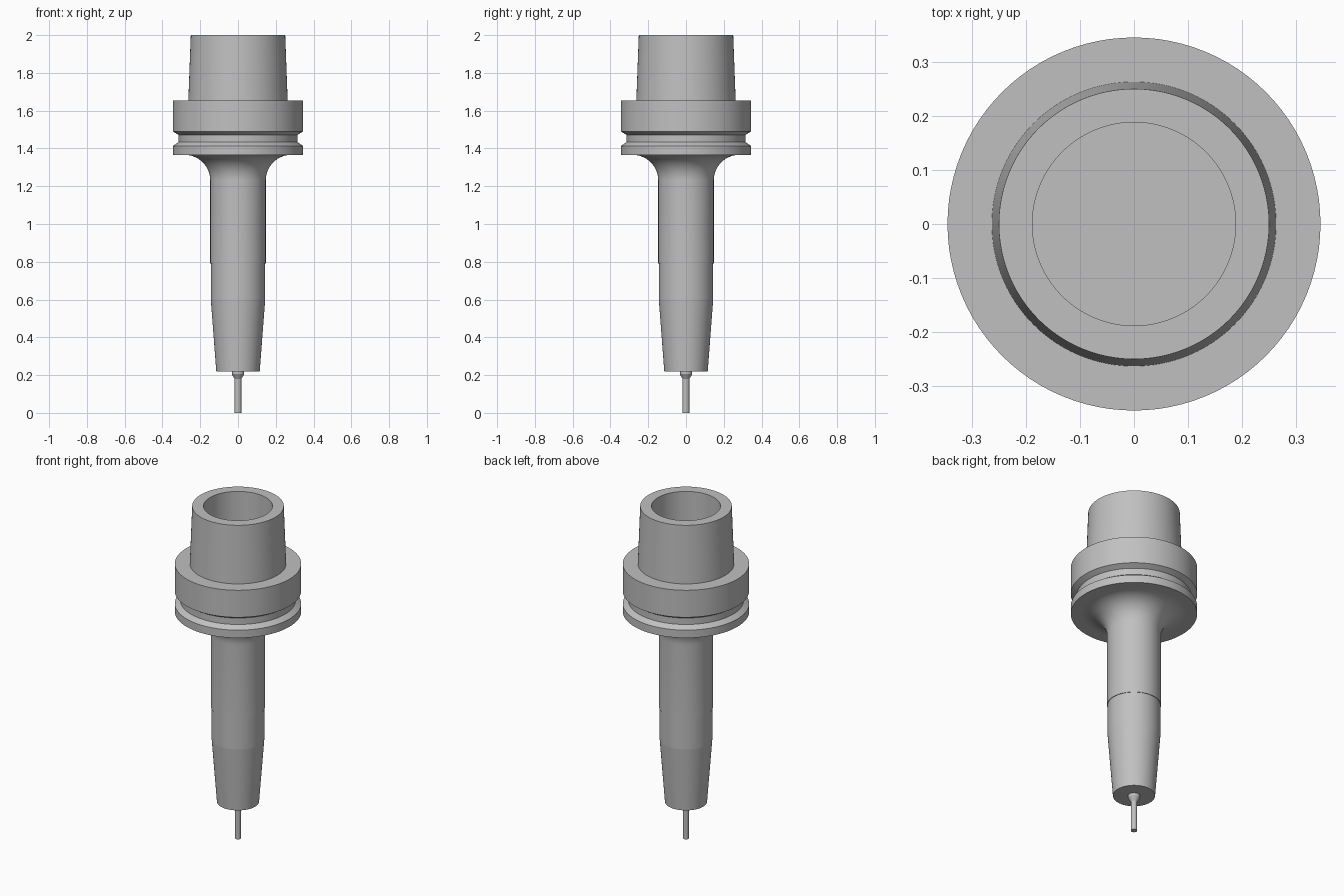
import bpy, bmesh
from math import sin, cos, pi, radians

old = bpy.data.objects.get("Cube")
if old:
    bpy.data.objects.remove(old, do_unlink=True)

SEGMENTS = 96

steel = bpy.data.materials.new("steel grey")
steel.use_nodes = True
grey = (0.53, 0.53, 0.53, 1)
steel.diffuse_color = grey
steel.node_tree.nodes["Principled BSDF"].inputs["Base Color"].default_value = grey


def lathe(name, profile):
    """Revolve (radius, height) points about z; outer walls run upward."""
    bm = bmesh.new()
    rings = []
    for r, z in profile:
        if r == 0:
            rings.append([bm.verts.new((0, 0, z))] * SEGMENTS)
        else:
            angles = [2 * pi * i / SEGMENTS for i in range(SEGMENTS)]
            rings.append([bm.verts.new((r * cos(a), r * sin(a), z)) for a in angles])
    for low, high in zip(rings, rings[1:]):
        for i in range(SEGMENTS):
            j = (i + 1) % SEGMENTS
            corners = [low[i], low[j], high[j], high[i]]
            bm.faces.new(list(dict.fromkeys(corners)))
    mesh = bpy.data.meshes.new(name)
    bm.to_mesh(mesh)
    bm.free()
    mesh.materials.append(steel)
    obj = bpy.data.objects.new(name, mesh)
    bpy.context.collection.objects.link(obj)
    bpy.ops.object.select_all(action='DESELECT')
    obj.select_set(True)
    bpy.context.view_layer.objects.active = obj
    bpy.ops.object.shade_smooth_by_angle(angle=radians(25))
    return obj


# Slim cutting tool with a conical collar
lathe("cutting_tool", [(0, 0), (0.0175, 0), (0.0175, 0.18), (0.033, 0.205), (0.033, 0.22)])

# Tapered nose below the shank
lathe("tapered_nose", [(0.033, 0.22), (0.115, 0.22), (0.144, 0.6)])

# Straight shank with a slight step, flaring into the flange
fillet, shank_r, flange_z = 0.135, 0.147, 1.366
flare = [(shank_r + fillet * (1 - cos(a)), flange_z - fillet * (1 - sin(a)))
         for a in (pi / 2 * k / 14 for k in range(15))]
lathe("shank", [(0.144, 0.6), (0.144, 0.79), (shank_r, 0.79)] + flare)

# Gripper flange with its groove
rim = 0.345
lathe("flange", [(shank_r + fillet, flange_z), (rim, flange_z), (rim, 1.413), (0.315, 1.433),
                 (0.315, 1.472), (rim, 1.49), (rim, 1.653), (0.263, 1.653)])

# Hollow taper with a blind bore
lathe("hollow_taper", [(0.263, 1.653), (0.25, 2), (0.188, 2), (0.188, 1.6), (0, 1.6)])
